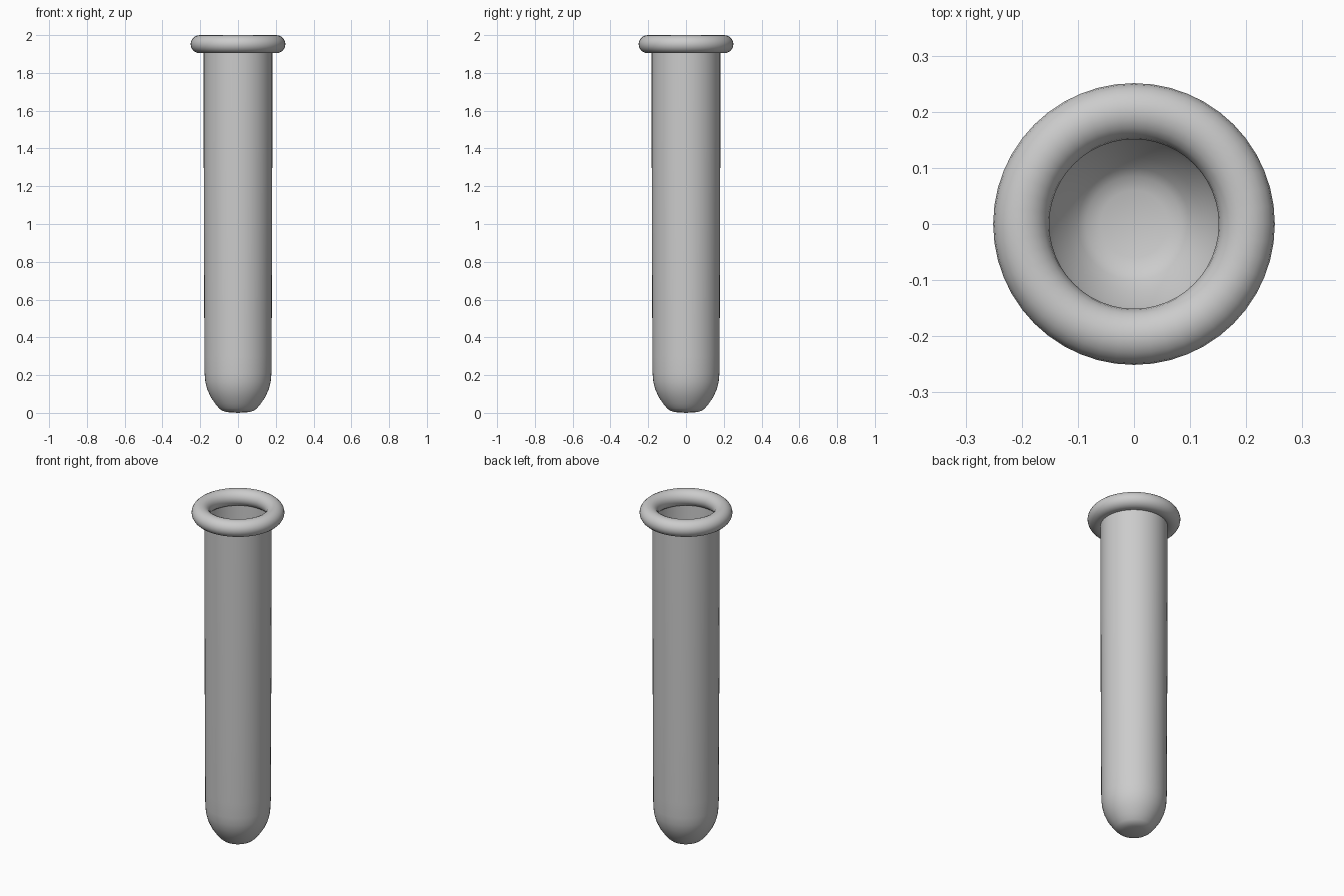
import bpy, bmesh, math

if "Cube" in bpy.data.objects:
    bpy.data.objects.remove(bpy.data.objects["Cube"])

SEG = 48


def lathe(name, profile, closed=False):
    """Spin an (r, z) profile around the z axis."""
    bm = bmesh.new()
    vs = [bm.verts.new((r, 0, z)) for r, z in profile]
    es = [bm.edges.new(p) for p in zip(vs, vs[1:])]
    if closed:
        es.append(bm.edges.new((vs[-1], vs[0])))
    bmesh.ops.spin(bm, geom=vs + es, axis=(0, 0, 1), cent=(0, 0, 0),
                   angle=2 * math.pi, steps=SEG, use_merge=False)
    bmesh.ops.remove_doubles(bm, verts=bm.verts, dist=1e-4)
    bmesh.ops.recalc_face_normals(bm, faces=bm.faces)
    me = bpy.data.meshes.new(name)
    bm.to_mesh(me)
    bm.free()
    for p in me.polygons:
        p.use_smooth = True
    ob = bpy.data.objects.new(name, me)
    bpy.context.collection.objects.link(ob)
    return ob


# thin tube wall with rounded, slightly flattened bottom, open at the top
lathe("tube_body", [(0, 0), (0.06, 0.004), (0.085, 0.012), (0.1, 0.024),
                    (0.12, 0.048), (0.145, 0.085), (0.163, 0.125),
                    (0.173, 0.165), (0.177, 0.21), (0.178, 0.3),
                    (0.18, 0.9), (0.182, 1.5), (0.182, 1.95)])

# rolled lip
N = 20
lathe("rim", [(0.201 + 0.05 * math.cos(2 * math.pi * i / N),
               1.952 + 0.048 * math.sin(2 * math.pi * i / N)) for i in range(N)],
      closed=True)
